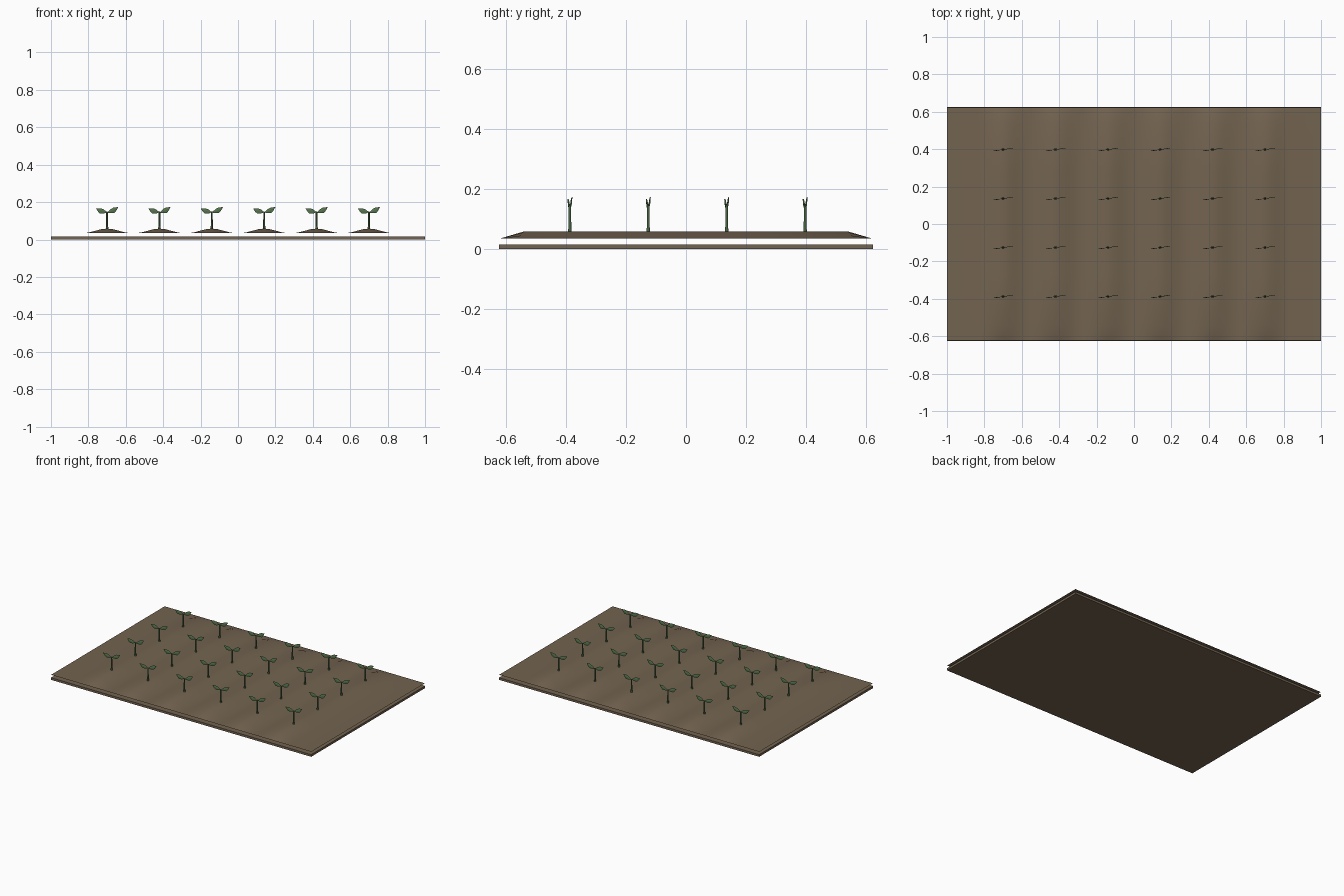
import bpy, bmesh, math
from mathutils import Matrix

if "Cube" in bpy.data.objects:
    bpy.data.objects.remove(bpy.data.objects["Cube"])


def material(name, color):
    m = bpy.data.materials.new(name)
    m.diffuse_color = (*color, 1)
    m.use_nodes = True
    m.node_tree.nodes["Principled BSDF"].inputs["Base Color"].default_value = m.diffuse_color
    return m


SOIL = material("soil", (0.17, 0.125, 0.08))
LEAF = material("leaf_green", (0.10, 0.19, 0.08))
STEM = material("stem_green", (0.06, 0.12, 0.05))
ROWS = [-0.70 + 0.28 * i for i in range(6)]
PLANT_Y = [-0.388 + 0.262 * i for i in range(4)]
BASE_Z, RIDGE_H, HALF_W = 0.034, 0.0245, 0.13


def finish(name, bm, mat, smooth=True):
    me = bpy.data.meshes.new(name)
    bm.to_mesh(me)
    bm.free()
    me.materials.append(mat)
    for p in me.polygons:
        p.use_smooth = smooth
    ob = bpy.data.objects.new(name, me)
    bpy.context.collection.objects.link(ob)
    return ob


# thin ground slab
bm = bmesh.new()
bmesh.ops.create_cube(bm, size=1, matrix=Matrix.Translation((0, 0, 0.0075)) @ Matrix.Diagonal((2, 1.25, 0.015, 1)))
finish("ground_slab", bm, SOIL, False)

# ploughed soil sheet with six ridges that taper at both ends
xs = [-1.0] + [c + d for c in ROWS for d in (-0.13, -0.1, -0.065, -0.03, 0, 0.03, 0.065, 0.1, 0.13)] + [1.0]
ys = [-0.623, -0.54, -0.27, 0, 0.27, 0.54, 0.623]


def height(x, y):
    d = min(abs(x - c) for c in ROWS)
    ridge = 0.5 + 0.5 * math.cos(math.pi * min(d / HALF_W, 1))
    return BASE_Z + RIDGE_H * ridge * min(1, (0.623 - abs(y)) / 0.083)


bm = bmesh.new()
grid = [[bm.verts.new((x, y, height(x, y))) for x in xs] for y in ys]
for a, b in zip(grid, grid[1:]):
    for i in range(len(xs) - 1):
        bm.faces.new((a[i], a[i + 1], b[i + 1], b[i]))
finish("ridged_soil", bm, SOIL)

# seedling stem: slightly flared tapering tube
bm = bmesh.new()
rings = []
for z, r in ((0.052, 0.0075), (0.07, 0.0055), (0.14, 0.0045), (0.147, 0.002)):
    rings.append([bm.verts.new((r * math.cos(k * math.tau / 6), r * math.sin(k * math.tau / 6), z)) for k in range(6)])
for a, b in zip(rings, rings[1:]):
    for k in range(6):
        bm.faces.new((a[k], a[(k + 1) % 6], b[(k + 1) % 6], b[k]))
bm.faces.new(rings[-1])
stem = finish("stem", bm, STEM)

# pair of thin upright leaves, slightly turned about the stem
LEFT = [(0, 0.143), (-0.02, 0.135), (-0.038, 0.136), (-0.048, 0.145), (-0.06, 0.163), (-0.035, 0.164), (-0.018, 0.158)]
RIGHT = [(0, 0.141), (0.022, 0.138), (0.04, 0.140), (0.049, 0.150), (0.06, 0.170), (0.037, 0.169), (0.02, 0.16)]
bm = bmesh.new()
for outline in (LEFT, RIGHT):
    cx = sum(p[0] for p in outline) / len(outline)
    cz = sum(p[1] for p in outline) / len(outline)
    rim = [bm.verts.new((x, 0, z)) for x, z in outline]
    # gently bulged centre on each side
    for s in (-1, 1):
        mid = bm.verts.new((cx, s * 0.002, cz))
        for k in range(len(rim)):
            bm.faces.new((rim[k], rim[(k + 1) % len(rim)], mid))
bmesh.ops.recalc_face_normals(bm, faces=bm.faces)
bmesh.ops.rotate(bm, verts=bm.verts, cent=(0, 0, 0), matrix=Matrix.Rotation(math.radians(8), 3, 'Z'))
leaves = finish("leaves", bm, LEAF, False)

# plant the seedlings along every ridge
first = True
for x in ROWS:
    for y in PLANT_Y:
        for part in (stem, leaves):
            ob = part
            if not first:
                ob = part.copy()
                bpy.context.collection.objects.link(ob)
            ob.location = (x, y, 0.003)
        first = False
